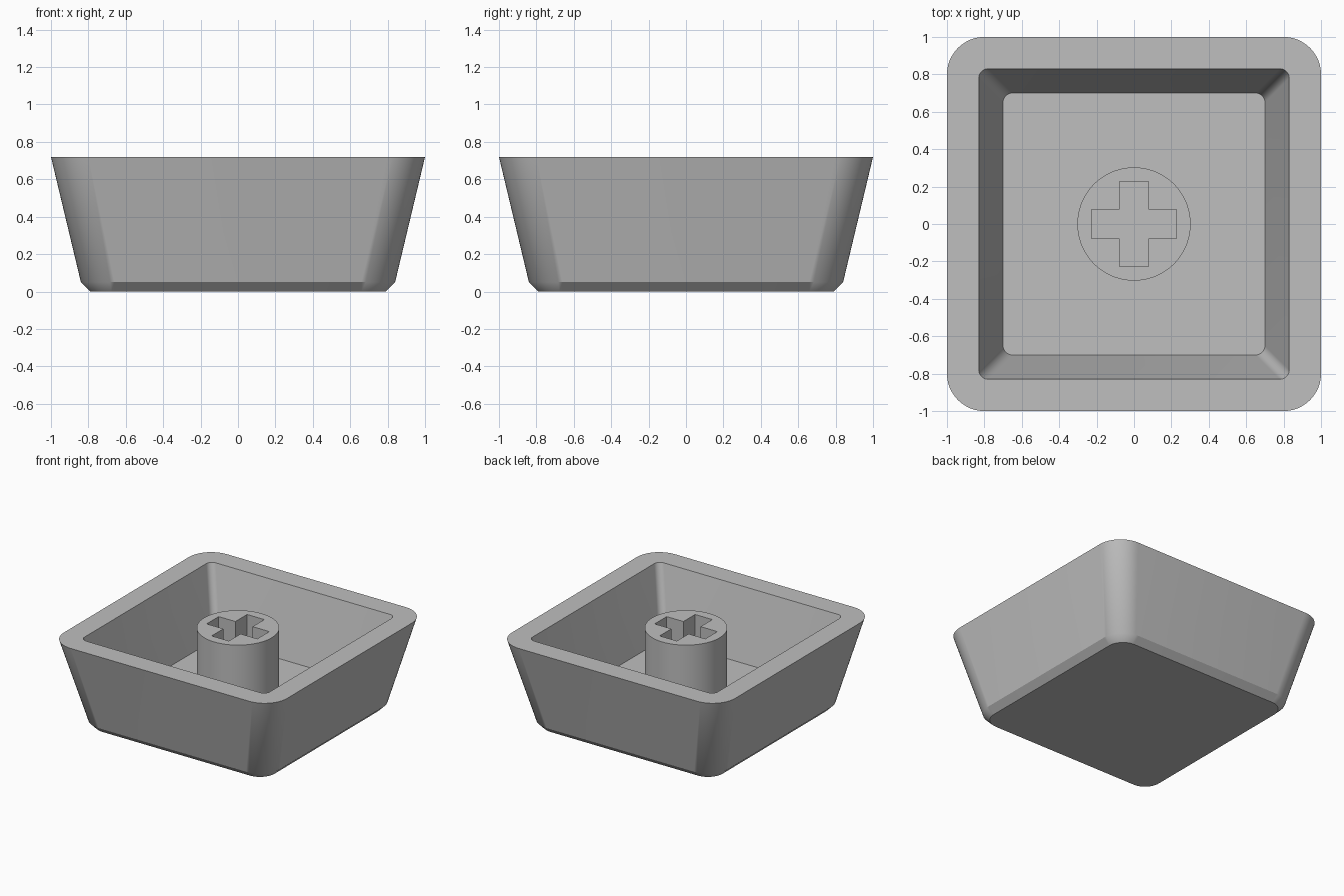
import bpy, bmesh, math
from mathutils import Vector

cube = bpy.data.objects.get("Cube")
if cube:
    bpy.data.objects.remove(cube, do_unlink=True)

RIM, FLOOR = 0.72, 0.17

grey = bpy.data.materials.new("light grey plastic")
grey.use_nodes = True
color = (0.52, 0.52, 0.52, 1)
grey.diffuse_color = color
grey.node_tree.nodes["Principled BSDF"].inputs["Base Color"].default_value = color


def rounded_square(half, radius, z, steps=12):
    """Outline of a square with rounded corners, counter-clockwise."""
    points = []
    for corner in range(4):
        mid = math.radians(45 + 90 * corner)
        inset = (half - radius) * math.sqrt(2)
        for i in range(steps + 1):
            a = math.pi / 2 * (corner + i / steps)
            points.append(Vector((inset * math.cos(mid) + radius * math.cos(a),
                                  inset * math.sin(mid) + radius * math.sin(a), z)))
    return points


def circle(radius, z, count=72):
    angles = [math.tau * i / count for i in range(count)]
    return [Vector((radius * math.cos(a), radius * math.sin(a), z)) for a in angles]


def cross(reach, half_width, z):
    """Outline of a plus sign: three points for each quarter turn."""
    points = []
    for quarter in range(4):
        c, s = [(1, 0), (0, 1), (-1, 0), (0, -1)][quarter]
        for x, y in ((reach, -half_width), (reach, half_width), (half_width, half_width)):
            points.append(Vector((x * c - y * s, x * s + y * c, z)))
    return points


def loft(bm, outlines):
    """Join outlines of equal point count with quads and return their vertices."""
    rings = [[bm.verts.new(p) for p in outline] for outline in outlines]
    for a, b in zip(rings, rings[1:]):
        for i in range(len(a)):
            j = (i + 1) % len(a)
            bm.faces.new((a[i], a[j], b[j], b[i]))
    return rings


def finish(bm, name):
    bmesh.ops.recalc_face_normals(bm, faces=bm.faces)
    mesh = bpy.data.meshes.new(name)
    bm.to_mesh(mesh)
    bm.free()
    mesh.materials.append(grey)
    obj = bpy.data.objects.new(name, mesh)
    bpy.context.collection.objects.link(obj)
    bpy.ops.object.select_all(action='DESELECT')
    obj.select_set(True)
    bpy.context.view_layer.objects.active = obj
    bpy.ops.object.shade_smooth_by_angle(angle=math.radians(30))
    return obj


# Hollow tapered shell: chamfered base, outer wall, flat rim, inner wall, floor
bm = bmesh.new()
rings = loft(bm, [
    rounded_square(0.79, 0.13, 0),
    rounded_square(0.84, 0.18, 0.05),
    rounded_square(1.0, 0.2, RIM),
    rounded_square(0.83, 0.05, RIM),
    rounded_square(0.70, 0.05, FLOOR),
])
bm.faces.new(rings[0][::-1])
bm.faces.new(rings[-1])
finish(bm, "cap_shell")

# Round stem with a cross-shaped socket
bm = bmesh.new()
outer = loft(bm, [circle(0.303, FLOOR - 0.01), circle(0.303, RIM)])
socket = loft(bm, [cross(0.227, 0.077, RIM), cross(0.227, 0.077, FLOOR + 0.002)])
bm.faces.new(socket[1])
bm.faces.new(outer[0][::-1])
loops = [bm.edges.get((ring[i - 1], ring[i]))
         for ring in (outer[1], socket[0]) for i in range(len(ring))]
bmesh.ops.triangle_fill(bm, edges=loops, use_beauty=True, normal=(0, 0, 1))
finish(bm, "stem")
